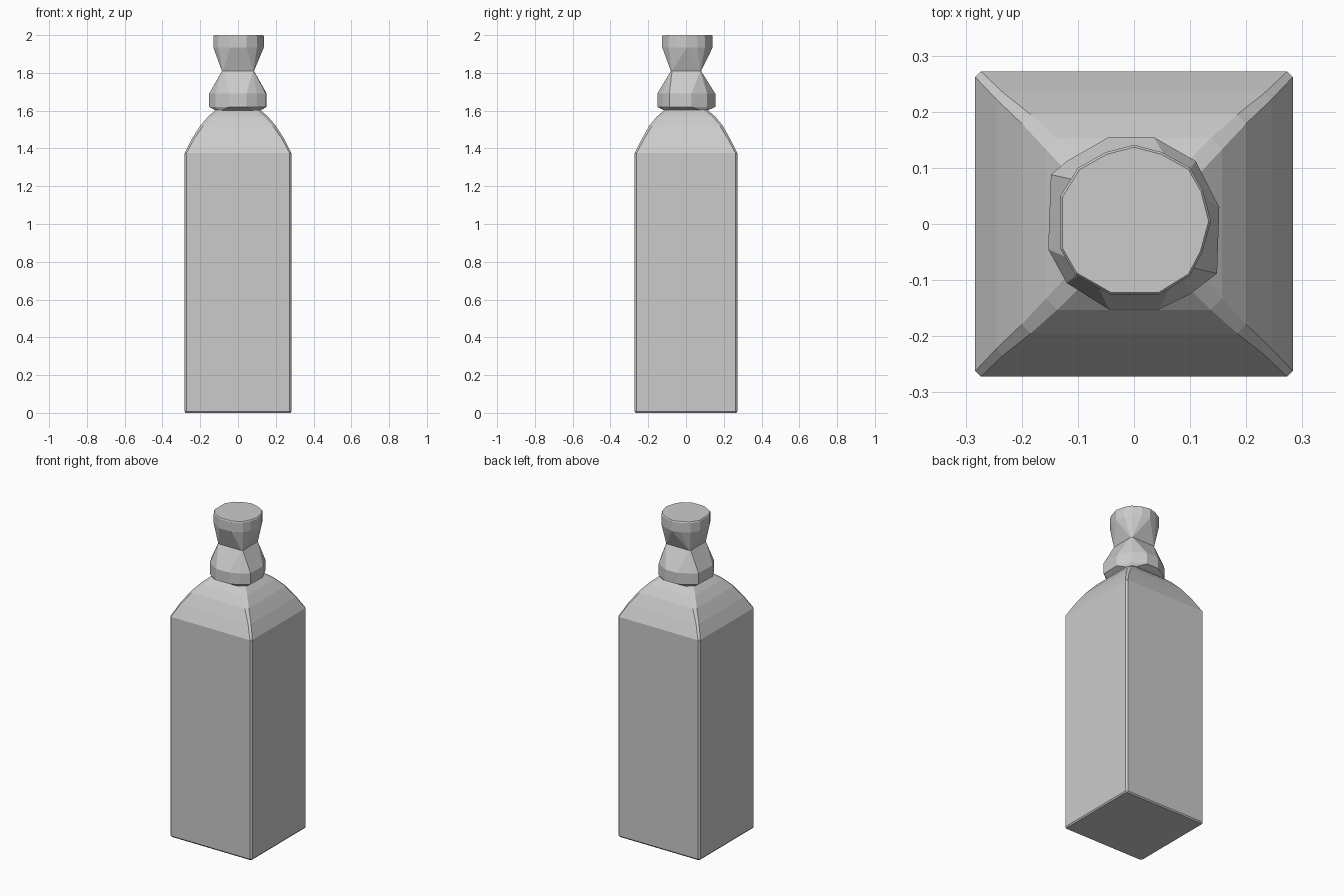
import bpy
import bmesh

cube = bpy.data.objects.get("Cube")
if cube:
    bpy.data.objects.remove(cube, do_unlink=True)

grey = bpy.data.materials.new("plain grey")
grey.use_nodes = True
colour = (0.6, 0.6, 0.6, 1)
grey.diffuse_color = colour
grey.node_tree.nodes["Principled BSDF"].inputs["Base Color"].default_value = colour


def ring(points, z, scale=1.0):
    return [(x * scale, y * scale, z) for x, y in points]


def chamfered(hx, hy, c):
    """Rectangle outline with small cut corners, counter-clockwise."""
    return [(hx, c - hy), (hx, hy - c), (hx - c, hy), (c - hx, hy),
            (-hx, hy - c), (-hx, c - hy), (c - hx, -hy), (hx - c, -hy)]


def finish(bm, name):
    bmesh.ops.recalc_face_normals(bm, faces=bm.faces[:])
    mesh = bpy.data.meshes.new(name)
    bm.to_mesh(mesh)
    bm.free()
    mesh.materials.append(grey)
    obj = bpy.data.objects.new(name, mesh)
    bpy.context.collection.objects.link(obj)
    return obj


def loft(name, rings):
    bm = bmesh.new()
    loops = [[bm.verts.new(p) for p in r] for r in rings]
    for a, b in zip(loops, loops[1:]):
        for i in range(len(a)):
            j = (i + 1) % len(a)
            bm.faces.new((a[i], a[j], b[j], b[i]))
    bm.faces.new(loops[0][::-1])
    bm.faces.new(loops[-1])
    return finish(bm, name)


def hull(name, rings):
    bm = bmesh.new()
    verts = [bm.verts.new(p) for r in rings for p in r]
    result = bmesh.ops.convex_hull(bm, input=verts)
    loose = {v for v in result["geom_interior"] if isinstance(v, bmesh.types.BMVert)}
    bmesh.ops.delete(bm, geom=list(loose), context="VERTS")
    bmesh.ops.dissolve_limit(bm, angle_limit=0.02, verts=bm.verts[:], edges=bm.edges[:])
    return finish(bm, name)


# Square bottle body with softly stepped, curved shoulders
body = [(0.277, 0.266, 0.008, 0), (0.283, 0.272, 0.01, 0.008),
        (0.283, 0.272, 0.01, 1.375), (0.245, 0.234, 0.012, 1.45),
        (0.2, 0.195, 0.016, 1.52), (0.157, 0.153, 0.02, 1.57),
        (0.115, 0.11, 0.022, 1.607)]
loft("bottle_body", [ring(chamfered(hx, hy, c), z) for hx, hy, c, z in body])

# Faceted collar pinched to a square at both ends
collar = [(-0.153, -0.045), (-0.12, -0.105), (-0.045, -0.152), (0.045, -0.152),
          (0.1, -0.125), (0.148, -0.088), (0.152, 0.03), (0.11, 0.112),
          (0.035, 0.155), (-0.045, 0.155), (-0.12, 0.112), (-0.148, 0.088)]
waist = chamfered(0.085, 0.08, 0.006)
hull("neck_collar", [ring(chamfered(0.11, 0.106, 0.015), 1.597),
                     ring(collar, 1.62), ring(collar, 1.69), ring(waist, 1.81)])

# Flared stopper rising from the square waist to a round top
rim = [(-0.131, -0.045), (-0.105, -0.09), (-0.042, -0.126), (0.045, -0.126),
       (0.1, -0.092), (0.122, -0.05), (0.137, 0.005), (0.123, 0.06),
       (0.1, 0.1), (0.05, 0.128), (0, 0.141), (-0.05, 0.128),
       (-0.1, 0.1), (-0.131, 0.05)]
hull("stopper", [ring(waist, 1.81), ring(rim, 1.935), ring(rim, 1.994),
                 ring(rim, 2.0, 0.97)])
